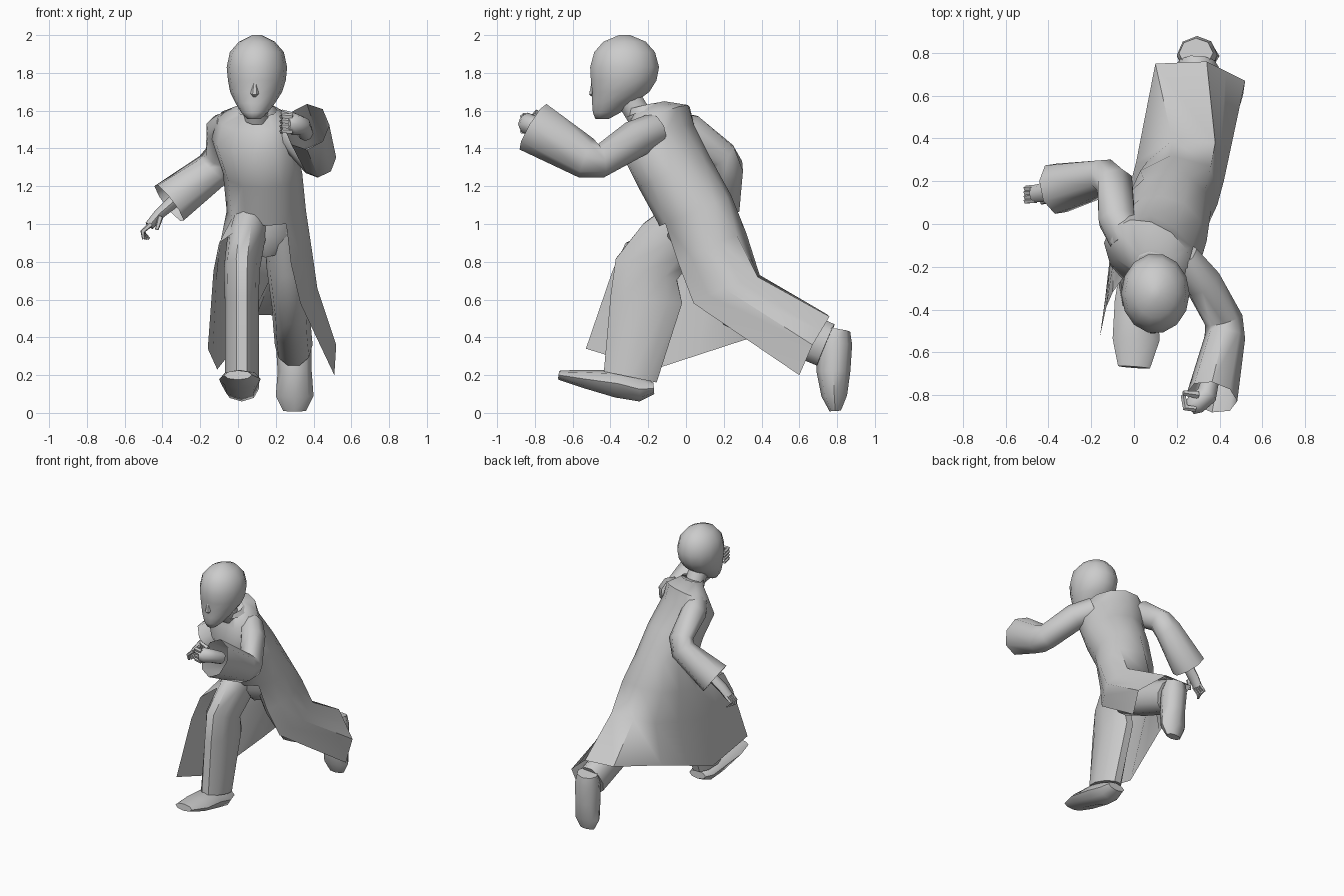
import bpy, bmesh, math
from mathutils import Vector as V


def finish(name, bm, angle):
    bmesh.ops.recalc_face_normals(bm, faces=bm.faces)
    me = bpy.data.meshes.new(name)
    bm.to_mesh(me)
    bm.free()
    me.shade_smooth()
    me.set_sharp_from_angle(angle=math.radians(angle))
    ob = bpy.data.objects.new(name, me)
    bpy.context.collection.objects.link(ob)
    return ob


def add_loft(bm, rings, closed=True, caps=(True, True)):
    rows = [[bm.verts.new(p) for p in r] for r in rings]
    n = len(rows[0])
    for a, b in zip(rows, rows[1:]):
        for i in range(n if closed else n - 1):
            j = (i + 1) % n
            bm.faces.new((a[i], a[j], b[j], b[i]))
    if closed and caps[0]:
        bm.faces.new(rows[0][::-1])
    if closed and caps[1]:
        bm.faces.new(rows[-1])


def loft(name, rings, caps=(True, True), angle=50):
    bm = bmesh.new()
    add_loft(bm, rings, True, caps)
    return finish(name, bm, angle)


def ring(c, u, v, n=12):
    c, u, v = V(c), V(u), V(v)
    return [c + u * math.cos(2 * math.pi * i / n) + v * math.sin(2 * math.pi * i / n)
            for i in range(n)]


def tube(name, pts, side=(1, 0, 0), n=8, caps=(True, True)):
    """pts: x, y, z, radius along side, radius across it"""
    ps = [V(p[:3]) for p in pts]
    rings = []
    for i, p in enumerate(pts):
        t = V((0, 0, 0))
        if i:
            t += (ps[i] - ps[i - 1]).normalized()
        if i < len(ps) - 1:
            t += (ps[i + 1] - ps[i]).normalized()
        t.normalize()
        u = V(side)
        u = (u - t * u.dot(t)).normalized()
        rings.append(ring(ps[i], u * p[3], t.cross(u) * p[4], n))
    return loft(name, rings, caps=caps)


# Coat: leaning, slightly twisted body
body = [
    ring((.15, .05, 1.07), (.21, .01, 0), (0, .19, .08)),
    ring((.13, -.06, 1.27), (.21, -.02, 0), (0, .19, .08)),
    ring((.08, -.15, 1.45), (.22, -.06, 0), (0, .19, .08)),
    ring((.08, -.14, 1.56), (.19, -.06, 0), (0, .15, .07)),
    ring((.095, -.20, 1.62), (.09, -.02, 0), (0, .085, .03))]


def widen(row):
    """Insert midpoints so a skirt row matches the body ring's columns"""
    out = [V(row[0])]
    for k in range(6):
        if k not in (2, 3):
            out.append((V(row[k]) + V(row[k + 1])) / 2)
        out.append(V(row[k + 1]))
    return out


# Coat: open skirt from right front edge, round the back, to left front edge
skirt = [[body[0][i % 12] for i in range(10, 21)]] + [widen(r) for r in [
    [(.28, -.04, .79), (.39, .09, .87), (.36, .27, .94), (.17, .32, .95),
     (.03, .25, .92), (-.09, .00, .89), (-.10, -.32, .90)],
    [(.33, .04, .58), (.42, .20, .66), (.38, .38, .72), (.18, .39, .73),
     (.06, .29, .69), (-.10, -.04, .64), (-.13, -.39, .75)],
    [(.51, .60, .20), (.52, .67, .36), (.34, .76, .51), (.10, .75, .52),
     (.01, .29, .38), (-.11, -.17, .23), (-.16, -.53, .34)]]]
bm = bmesh.new()
add_loft(bm, body, caps=(False, True))
add_loft(bm, skirt, closed=False)
bmesh.ops.remove_doubles(bm, verts=bm.verts, dist=.0005)
finish("coat", bm, 50)

# Flared collar
loft("collar", [
    ring((.10, -.20, 1.60), (.11, -.02, 0), (0, .11, .035), 10),
    ring((.10, -.22, 1.625), (.09, -.02, 0), (0, .085, .02), 10)], caps=(False, False))

# Sleeves, widening to open cuffs
tube("left_sleeve", [(.23, -.16, 1.50, .08, .09), (.32, -.27, 1.45, .09, .10),
                     (.42, -.45, 1.335, .09, .09), (.425, -.53, 1.35, .095, .11),
                     (.365, -.81, 1.515, .12, .14)], caps=(True, False))
tube("right_sleeve", [(-.04, -.08, 1.52, .08, .08), (-.08, .02, 1.49, .09, .10),
                      (-.09, .19, 1.36, .085, .09), (-.13, .22, 1.29, .085, .105),
                      (-.365, .165, 1.11, .125, .125)], side=(0, 1, -.4), caps=(True, False))

# Pelvis and wide trouser legs
tube("pelvis", [(.14, .05, 1.10, .17, .14), (.14, .03, .95, .17, .13), (.15, .07, .86, .10, .09)])
tube("front_leg", [(.07, .00, 1.02, .10, .13), (.04, -.10, .90, .10, .17),
                   (.02, -.21, .76, .095, .18), (.02, -.21, .60, .09, .20),
                   (.02, -.295, .19, .09, .15)], n=10)
tube("rear_leg", [(.24, .04, 1.00, .10, .12), (.26, .14, .78, .11, .13),
                  (.28, .28, .56, .10, .13), (.285, .48, .47, .10, .13),
                  (.295, .74, .36, .10, .125)], n=10)

# Shoes
tube("front_shoe", [(.02, -.17, .13, .07, .03), (.02, -.24, .125, .09, .065),
                    (.01, -.36, .155, .10, .075), (.01, -.54, .18, .11, .048),
                    (0, -.67, .20, .075, .025)])
tube("rear_shoe", [(.29, .80, .44, .08, .07), (.295, .79, .37, .095, .09),
                   (.30, .78, .22, .09, .09), (.30, .785, .09, .10, .068),
                   (.30, .79, .01, .06, .03)])

# Neck and egg-shaped head with face details
tube("neck", [(.10, -.24, 1.56, .07, .07), (.10, -.33, 1.71, .07, .07)], n=10)
head = [(1.555, -.445, .035, .035), (1.59, -.42, .07, .075), (1.64, -.385, .105, .115),
        (1.70, -.345, .138, .155), (1.76, -.33, .153, .178), (1.83, -.325, .16, .187),
        (1.91, -.325, .143, .165), (1.965, -.325, .095, .115), (2.0, -.325, .025, .03)]
loft("head", [ring((.085 + .015 * min(1, (z - 1.555) / .2), y, z), (rx, 0, 0), (0, ry, 0), 14)
              for z, y, rx, ry in head], angle=80)
tube("nose", [(.09, -.492, 1.75, .010, .010), (.088, -.498, 1.69, .022, .018),
              (.087, -.48, 1.67, .012, .008)], n=6)
tube("lips", [(.05, -.472, 1.625, .006, .006), (.086, -.487, 1.63, .012, .010),
              (.122, -.472, 1.625, .006, .006)], side=(0, 0, 1), n=6)

# Hands: palm plus fingers
tube("left_hand", [(.36, -.72, 1.48, .045, .04), (.34, -.80, 1.52, .05, .05),
                   (.29, -.84, 1.53, .06, .05), (.26, -.86, 1.53, .035, .035)], side=(0, 0, 1))
tube("right_hand", [(-.34, .17, 1.12, .04, .035), (-.42, .15, 1.05, .045, .028),
                    (-.47, .14, .99, .04, .025)], side=(0, 1, 0))
for i in range(4):
    z, y = 1.49 + .026 * i, .11 + .02 * i
    tube("left_finger", [(.29, -.865, z, .015, .015), (.24, -.86, z + .005, .015, .015),
                         (.23, -.80, z, .012, .012)], side=(0, 0, 1), n=5)
    tube("right_finger", [(-.46, y, 1.0, .014, .014), (-.505, y - .003, .96, .013, .013),
                          (-.50 + .01 * i, y, .92, .008, .008)], side=(0, 1, 0), n=5)
tube("left_thumb", [(.30, -.80, 1.57, .018, .018), (.23, -.79, 1.595, .012, .012)], side=(0, 0, 1), n=5)
tube("right_thumb", [(-.41, .11, 1.04, .016, .016), (-.43, .10, .97, .010, .010)], side=(0, 1, 0), n=5)
